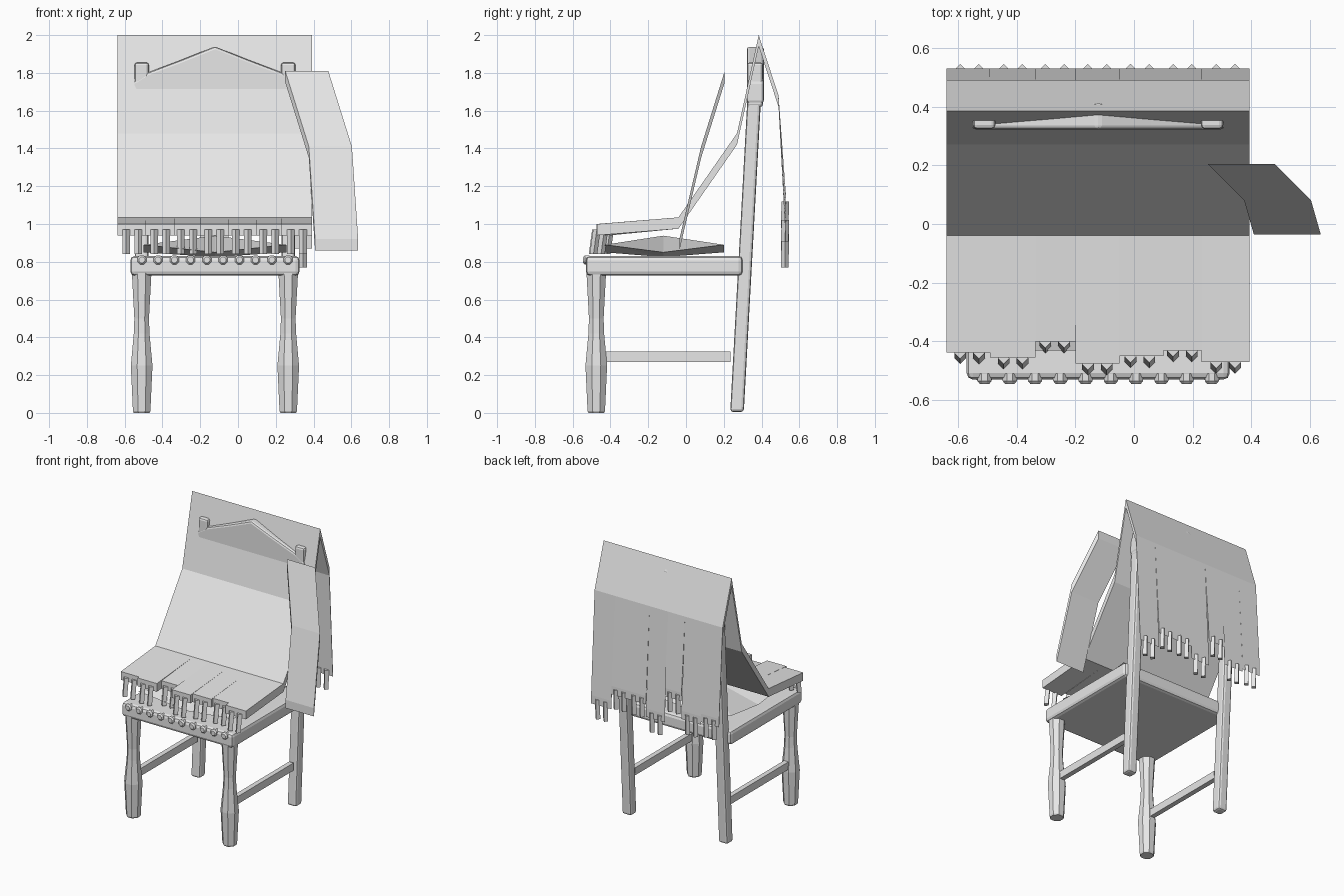
import bpy, bmesh
from math import cos, sin, pi

cube = bpy.data.objects.get("Cube")
if cube:
    bpy.data.objects.remove(cube)

grey = bpy.data.materials.new("plain grey")
grey.use_nodes = True
grey.diffuse_color = (0.8, 0.8, 0.8, 1)
grey.node_tree.nodes["Principled BSDF"].inputs["Base Color"].default_value = (0.8, 0.8, 0.8, 1)

MID = -0.122            # centre line of the chair
LEG = 0.388             # leg distance from the centre line
SIDES = ((-1, "right"), (1, "left"))


def finish(name, bm, bevel=0.0):
    bmesh.ops.recalc_face_normals(bm, faces=bm.faces)
    mesh = bpy.data.meshes.new(name)
    bm.to_mesh(mesh)
    bm.free()
    mesh.materials.append(grey)
    obj = bpy.data.objects.new(name, mesh)
    bpy.context.collection.objects.link(obj)
    if bevel:
        mod = obj.modifiers.new("soft edges", 'BEVEL')
        mod.width = bevel
        mod.segments = 2
    return obj


def loft(name, loops, bevel=0.0):
    """Skin between matching closed loops and cap both ends."""
    bm = bmesh.new()
    rings = [[bm.verts.new(p) for p in loop] for loop in loops]
    n = len(rings[0])
    for a, b in zip(rings, rings[1:]):
        for i in range(n):
            j = (i + 1) % n
            bm.faces.new((a[i], a[j], b[j], b[i]))
    bm.faces.new(rings[0])
    bm.faces.new(rings[-1])
    return finish(name, bm, bevel)


def turned(name, rings, sides, start=0.0):
    """Upright turned part from (x, y, z, radius) rings."""
    return loft(name, [[(x + r * cos(start + 2 * pi * i / sides),
                         y + r * sin(start + 2 * pi * i / sides), z)
                        for i in range(sides)] for x, y, z, r in rings])


def rect(x, y, z, hx, hy):
    return [(x + sx * hx, y + sy * hy, z)
            for sx, sy in ((-1, -1), (1, -1), (1, 1), (-1, 1))]


# Seat
loft("seat", [rect(MID, -0.115, z, 0.448, 0.415) for z in (0.727, 0.83)], 0.022)

# Studs along the front of the seat
for k in range(10):
    x = MID + (k - 4.5) * 0.086
    loft("seat_stud", [[(x + r * cos(pi * i / 4 + pi / 8), y,
                         0.81 + r * sin(pi * i / 4 + pi / 8)) for i in range(8)]
                       for y, r in ((-0.51, 0.026), (-0.535, 0.026), (-0.545, 0.017))])

for s, side in SIDES:
    x = MID + s * LEG
    # Turned front legs
    turned(side + "_front_leg",
           [(x, -0.475, z, r) for z, r in ((0, 0.045), (0.01, 0.05), (0.25, 0.062),
                                           (0.42, 0.045), (0.5, 0.042), (0.74, 0.056))],
           8, pi / 8)
    # Leaning back legs with thicker tops
    loft(side + "_back_leg", [rect(x, 0.27, 0.005, 0.036, 0.036),
                              rect(x, 0.362, 1.68, 0.036, 0.036)], 0.015)
    loft(side + "_back_finial", [rect(x, 0.365, 1.62, 0.038, 0.042),
                                 rect(x, 0.365, 1.855, 0.038, 0.042)], 0.014)
    # Side stretchers
    loft(side + "_stretcher", [rect(x, -0.095, z, 0.018, 0.33) for z in (0.27, 0.325)])

# Peaked crest rail
half = [(0.43, 1.64), (0.43, 1.755), (0.36, 1.8), (0.18, 1.868)]
outline = ([(MID + x, z) for x, z in half] + [(MID, 1.94)]
           + [(MID - x, z) for x, z in reversed(half)])
loft("crest_rail", [[(x, y, z) for x, z in outline] for y in (0.322, 0.412)], 0.014)

# Low-poly pillow, pinched at the edge middles
bm = bmesh.new()
xs, ys = (-0.5, MID, 0.256), (-0.43, -0.12, 0.2)
rim = {(i, j): bm.verts.new((xs[i], ys[j], 0.89 if i != 1 and j != 1 else 0.85))
       for i in range(3) for j in range(3) if (i, j) != (1, 1)}
order = [(0, 0), (1, 0), (2, 0), (2, 1), (2, 2), (1, 2), (0, 2), (0, 1)]
for z in (0.938, 0.825):
    tip = bm.verts.new((xs[1], ys[1], z))
    for a, b in zip(order, order[1:] + order[:1]):
        bm.faces.new((rim[a], rim[b], tip))
finish("pillow", bm)


def hang(path, x0, x1, name, lean=None):
    """Cloth strip: a path with a copy dropped below it, swept across x."""
    lean = lean or [0] * len(path)
    pts = list(zip(path, lean))
    loop = pts + [((y, z - 0.06), o) for (y, z), o in reversed(pts)]
    return loft(name, [[(x + o, y, z) for (y, z), o in loop] for x in (x0, x1)])


# Cloth strips draped over the back: x limits, front end y, back end z
edges = (-0.638, -0.49, -0.335, -0.2, -0.05, 0.1, 0.23, 0.393)
fronts = (-0.437, -0.455, -0.4, -0.475, -0.45, -0.43, -0.47)
backs = (0.97, 0.95, 1.08, 0.89, 0.98, 0.98, 0.87)
fringe = (-0.56, -0.412, -0.27, -0.125, 0.02, 0.165, 0.312)
for x0, x1, fy, bz, fx in zip(edges, edges[1:], fronts, backs, fringe):
    hang([(0.53, bz + 0.06), (0.49, 1.68), (0.385, 2.0), (0.27, 1.48),
          (-0.04, 1.035), (fy, 1.0)], x0, x1, "drape_strip")
    # Pair of tassels at each end
    for dx in (-0.032, 0.032):
        turned("front_tassel", [(fx + dx, fy - 0.002, 0.97, 0.02),
                                (fx + dx, fy - 0.02, 0.84, 0.02)], 4)
        turned("back_tassel", [(fx + dx, 0.525, bz + 0.04, 0.02),
                               (fx + dx, 0.523, bz - 0.1, 0.02)], 4)

# Loose cloth band at the side
hang([(0.205, 1.81), (0.08, 1.41), (-0.035, 0.92)], 0.25, 0.478, "side_band",
     [0, 0.125, 0.158])
